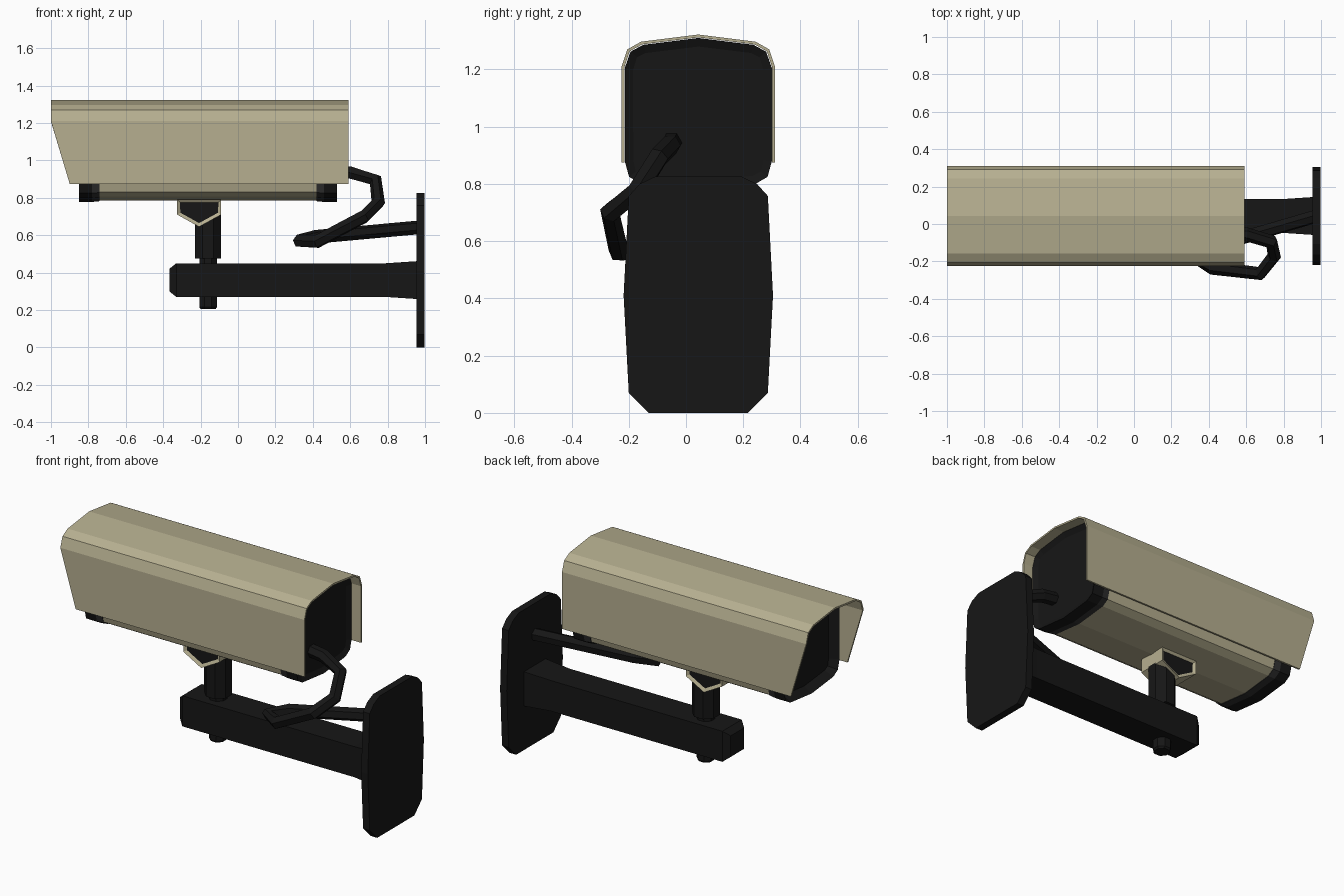
import bpy, bmesh, math
from mathutils import Vector

if "Cube" in bpy.data.objects:
    bpy.data.objects.remove(bpy.data.objects["Cube"])

CY = 0.043  # camera centre line in y


def material(name, rgb):
    m = bpy.data.materials.new(name)
    m.diffuse_color = (*rgb, 1)
    m.use_nodes = True
    m.node_tree.nodes["Principled BSDF"].inputs["Base Color"].default_value = m.diffuse_color
    return m


OLIVE = material("olive_paint", (0.47, 0.43, 0.28))
BLACK = material("black_plastic", (0.008, 0.008, 0.008))
GREY = material("dark_rim", (0.03, 0.03, 0.03))


def finish(bm, name, *mats):
    me = bpy.data.meshes.new(name)
    bm.to_mesh(me)
    bm.free()
    for m in mats:
        me.materials.append(m)
    ob = bpy.data.objects.new(name, me)
    bpy.context.collection.objects.link(ob)
    return ob


def loft(name, rings, *mats, recess=None):
    """Bridge rings of points and cap both ends; recess = (end, inset, depth)."""
    bm = bmesh.new()
    vr = [[bm.verts.new(p) for p in r] for r in rings]
    n = len(vr[0])
    for a, b in zip(vr, vr[1:]):
        for i in range(n):
            j = (i + 1) % n
            bm.faces.new((a[i], a[j], b[j], b[i]))
    caps = [bm.faces.new(vr[0]), bm.faces.new(vr[-1])]
    bmesh.ops.recalc_face_normals(bm, faces=bm.faces[:])
    if recess:
        end, inset, depth = recess
        bmesh.ops.inset_region(bm, faces=[caps[end]], thickness=inset)
        bmesh.ops.translate(bm, verts=caps[end].verts[:], vec=-caps[end].normal * depth)
    return bm if name is None else finish(bm, name, *mats)


def mirrored(half):
    """Full y-z loop from the half on the +y side, running bottom to top."""
    left = [(-y, z) for y, z in reversed(half) if y > 0]
    return half + left


def section(x, loop, s=1.0, zc=0.0):
    return [(x, CY + y * s, zc + (z - zc) * s) for y, z in loop]


# Sun hood: open sheet with a raked front, thickened inward
half_hood = [(0.268, 0.875), (0.268, 1.21), (0.248, 1.27), (0.2, 1.297), (0, 1.322)]
arch = [(-y, z) for y, z in half_hood] + [(y, z) for y, z in half_hood[-2::-1]]
bm = bmesh.new()
front = [bm.verts.new((-1 if z > 1 else -0.9, CY + y, z)) for y, z in arch]
back = [bm.verts.new((0.59, CY + y, z)) for y, z in arch]
for i in range(len(arch) - 1):
    bm.faces.new((front[i], back[i], back[i + 1], front[i + 1]))
hood = finish(bm, "sun_hood", OLIVE)
sol = hood.modifiers.new("thickness", 'SOLIDIFY')
sol.thickness, sol.offset, sol.use_even_offset = 0.01, -1, True

# Camera body and its two end caps
body = mirrored([(0, 0.778), (0.2, 0.8), (0.242, 0.825), (0.257, 0.88), (0.257, 1.205),
                 (0.237, 1.262), (0.193, 1.286), (0, 1.31)])
ZC = 1.044
loft("camera_body", [section(x, body, 0.975, ZC) for x in (-0.75, 0.43)], OLIVE)
loft("front_rim", [section(x, body, s, ZC) for x, s in ((-0.78, 1), (-0.74, 0.985))], GREY)
loft("front_cap", [section(x, body, 1, ZC) for x in (-0.85, -0.78)], BLACK, recess=(0, 0.03, 0.05))
loft("rear_rim", [section(x, body, s, ZC) for x, s in ((0.42, 0.985), (0.46, 1))], GREY)
loft("rear_cap", [section(x, body, 1, ZC) for x in (0.46, 0.53)], BLACK, recess=(1, 0.03, 0.015))

# V-shaped mounting bracket with black end faces
vee = [(-0.325, 0.79), (-0.325, 0.71), (-0.208, 0.645), (-0.09, 0.71), (-0.09, 0.79)]
bm = loft(None, [[(x, y, z) for x, z in vee] for y in (-0.045, 0.13)])
ends = [f for f in bm.faces if abs(f.normal.y) > 0.9]
bmesh.ops.inset_individual(bm, faces=ends, thickness=0.02, depth=-0.01)
for f in ends:
    f.material_index = 1
finish(bm, "mount_bracket", OLIVE, BLACK)


# Post, neck and bolt under the arm
def ring(x, y, z, r, n=8):
    return [(x + r * math.cos((i + 0.5) * math.tau / n) / math.cos(math.pi / n),
             y + r * math.sin((i + 0.5) * math.tau / n) / math.cos(math.pi / n), z) for i in range(n)]


loft("mount_post", [ring(-0.16, CY, z, 0.07) for z in (0.475, 0.72)], BLACK)
loft("pivot_bolt", [ring(-0.16, CY, z, r) for z, r in ((0.205, 0.04), (0.215, 0.047), (0.48, 0.047))], BLACK)


# Wall arm, chamfered at the tip and flared at the wall
def square(x, h):
    return [(x, CY + a * h, 0.36 + b * h) for a, b in ((-1, -1), (1, -1), (1, 1), (-1, 1))]


loft("wall_arm", [square(x, h) for x, h in
                  ((-0.365, 0.062), (-0.33, 0.09), (0.79, 0.09), (0.97, 0.102))], BLACK)

# Wall plate with clipped corners
plate = mirrored([(0.173, 0.0), (0.243, 0.07), (0.261, 0.41), (0.243, 0.758), (0.205, 0.8), (0.15, 0.826)])
loft("wall_plate", [section(x, plate) for x in (0.955, 0.998)], BLACK)

# Cable looping from the rear cap to the wall
path = [(0.5, -0.05, 0.945), (0.6, -0.055, 0.935), (0.735, -0.095, 0.895), (0.75, -0.17, 0.775),
        (0.675, -0.265, 0.7), (0.42, -0.235, 0.565), (0.33, -0.19, 0.57),
        (0.42, -0.12, 0.592), (0.97, 0.04, 0.642)]
cu = bpy.data.curves.new("cable", 'CURVE')
cu.dimensions = '3D'
cu.bevel_depth, cu.bevel_resolution, cu.use_fill_caps = 0.037, 1, True
sp = cu.splines.new('POLY')
sp.points.add(len(path) - 1)
for p, co in zip(sp.points, path):
    p.co = (*co, 1)
sp.use_smooth = False
cu.materials.append(BLACK)
bpy.context.collection.objects.link(bpy.data.objects.new("cable", cu))
